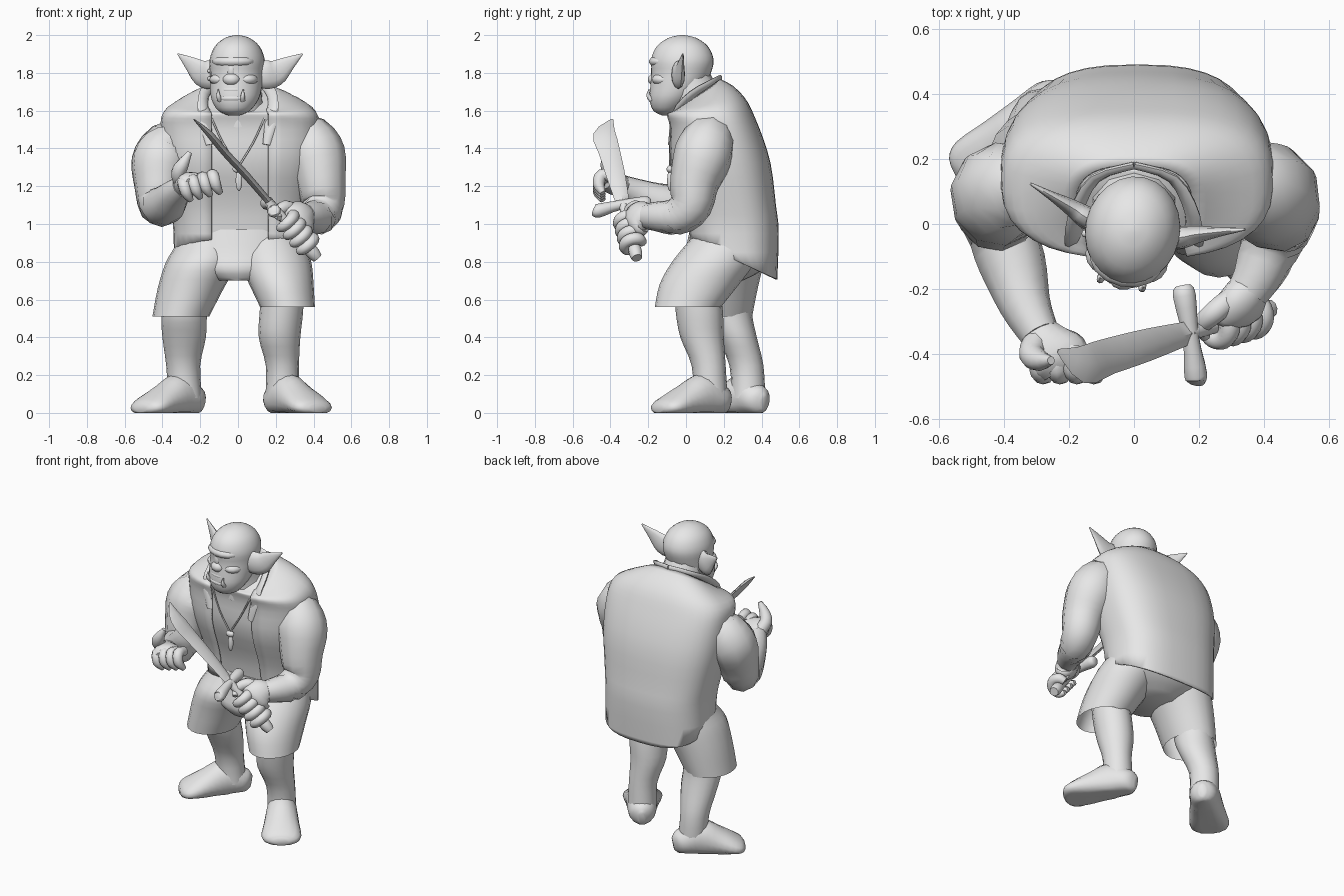
import bpy, bmesh, math
from mathutils import Vector, Matrix

default = bpy.data.objects.get("Cube")
if default:
    bpy.data.objects.remove(default, do_unlink=True)

X, Y, Z = Vector((1, 0, 0)), Vector((0, 1, 0)), Vector((0, 0, 1))
grey = bpy.data.materials.new("plain_grey")
grey.use_nodes = True
grey.diffuse_color = (.8, .8, .8, 1)
grey.node_tree.nodes["Principled BSDF"].inputs["Base Color"].default_value = grey.diffuse_color


def finish(name, bm, angle=50):
    """Turn a bmesh into a smooth shaded object."""
    bmesh.ops.recalc_face_normals(bm, faces=bm.faces[:])
    mesh = bpy.data.meshes.new(name)
    bm.to_mesh(mesh)
    bm.free()
    obj = bpy.data.objects.new(name, mesh)
    bpy.context.collection.objects.link(obj)
    mesh.materials.append(grey)
    bpy.ops.object.select_all(action='DESELECT')
    obj.select_set(True)
    bpy.context.view_layer.objects.active = obj
    bpy.ops.object.shade_smooth_by_angle(angle=math.radians(angle))
    return obj


def smooth_path(sections, steps):
    """Catmull-Rom interpolation of (x, y, z, width, depth) sections."""
    pts = [Vector(s) for s in sections]
    out = []
    for i in range(len(pts) - 1):
        p0, p1, p2, p3 = pts[max(i - 1, 0)], pts[i], pts[i + 1], pts[min(i + 2, len(pts) - 1)]
        for k in range(steps):
            t = k / steps
            out.append(p1 + ((p2 - p0) * t + (p0 * 2 - p1 * 5 + p2 * 4 - p3) * t * t
                             + (p1 * 3 - p0 - p2 * 3 + p3) * t * t * t) / 2)
    return out + [pts[-1]]


def power(value, exponent):
    return math.copysign(abs(value) ** exponent, value)


def loft_mesh(sections, ref=X, n=16, flat=False, gap=0, square=1, steps=3, caps=True):
    """Skin (super)elliptical rings; gap leaves a strip open at the front."""
    path = smooth_path(sections, steps)
    bm = bmesh.new()
    rings = []
    for i, s in enumerate(path):
        t = Z
        if not flat:
            t = (path[min(i + 1, len(path) - 1)].xyz - path[max(i - 1, 0)].xyz).normalized()
        u = (ref - t * ref.dot(t)).normalized()
        v = t.cross(u)
        a, b = max(s[3], .002), max(s[4], .002)
        g = math.asin(min(.9, (gap / a) ** (1 / square)))
        span = 2 * math.pi - 2 * g
        count = n + 1 if gap else n
        angles = [g - math.pi / 2 + span * k / n for k in range(count)]
        rings.append([bm.verts.new(s.xyz + u * a * power(math.cos(q), square)
                                   + v * b * power(math.sin(q), square)) for q in angles])
    for lo, hi in zip(rings, rings[1:]):
        for k in range(n):
            m = (k + 1) % len(lo)
            bm.faces.new((lo[k], lo[m], hi[m], hi[k]))
    if caps and not gap:
        bm.faces.new(rings[0])
        bm.faces.new(rings[-1])
    return bm


def loft(name, sections, **options):
    return finish(name, loft_mesh(sections, **options))


def blob(name, centre, size):
    bm = bmesh.new()
    bmesh.ops.create_uvsphere(bm, u_segments=14, v_segments=9, radius=1)
    bm.transform(Matrix.Translation(centre) @ Matrix.Diagonal((*size, 1)))
    return finish(name, bm)


def tube(name, points, radii, **options):
    return loft(name, [(*p, r, r) for p, r in zip(points, radii)], n=10, **options)


def trunk_mesh(sections, **options):
    """Torso loft whose neck opening leans forward."""
    bm = loft_mesh(sections, flat=True, n=32, square=.75, **options)
    for v in bm.verts:
        v.co.z += .7 * max(0, (v.co.z - 1.53) / .16) ** 2 * (v.co.y - .08)
    return bm


# Torso, bare chest and open vest
trunk = [(0, .05, 1.69, .18, .13), (.01, .09, 1.635, .32, .19), (.01, .12, 1.585, .4, .22),
         (.01, .15, 1.5, .415, .235), (.01, .18, 1.32, .405, .262), (.01, .23, 1.1, .365, .24),
         (.01, .25, .95, .345, .235), (.01, .265, .65, .345, .21)]
finish("chest", trunk_mesh([(x, y, z, a - .022, b - .018) for x, y, z, a, b in trunk[:-1]]))
vest_mesh = trunk_mesh(trunk, gap=.15)
bmesh.ops.bisect_plane(vest_mesh, geom=vest_mesh.verts[:] + vest_mesh.edges[:] + vest_mesh.faces[:],
                       plane_co=(0, 0, .93), plane_no=(0, .42, .9), clear_inner=True)
vest = finish("vest", vest_mesh)
shell = vest.modifiers.new("cloth", 'SOLIDIFY')
shell.thickness, shell.offset = .012, 0

for side, s in (("left", 1), ("right", -1)):
    # Collar flaps
    loft(side + "_collar", [(0, .18, 1.77, .02, .012), (s * .12, .14, 1.75, .025, .012),
                            (s * .18, .03, 1.685, .03, .014), (s * .18, -.06, 1.58, .035, .012),
                            (s * .15, -.085, 1.42, .02, .01)], ref=X * s + Z, n=8)
    # Pendant cord
    tube(side + "_cord", [(s * .14, -.07, 1.56), (s * .08, -.085, 1.43), (0, -.085, 1.3)], [.005] * 3)
blob("pendant_bead", (0, -.085, 1.29), (.03, .018, .02))
blob("pendant_tooth", (.005, -.085, 1.23), (.018, .015, .055))

# Shorts
loft("shorts_seat", [(.015, .245, .97, .325, .225), (.01, .235, .85, .345, .24),
                     (0, .19, .76, .27, .22), (0, .15, .7, .14, .15)], flat=True, n=24)
loft("left_shorts_leg", [(.16, .24, .97, .15, .17), (.18, .19, .88, .18, .2), (.2, .14, .79, .19, .22),
                         (.23, .07, .68, .17, .21), (.262, .01, .56, .145, .175)],
     flat=True, n=20, caps=False)
loft("right_shorts_leg", [(-.14, .25, .97, .15, .17), (-.165, .22, .88, .17, .2), (-.195, .19, .79, .19, .22),
                          (-.25, .18, .66, .175, .2), (-.303, .17, .51, .15, .18)],
     flat=True, n=20, caps=False)

# Legs
loft("left_leg", [(.24, .05, .72, .11, .12), (.23, .07, .54, .115, .125), (.22, .085, .4, .11, .115),
                  (.235, .12, .25, .088, .09), (.235, .13, .08, .09, .09)], flat=True)
loft("right_leg", [(-.27, .22, .68, .11, .12), (-.285, .23, .52, .12, .12), (-.285, .27, .4, .115, .105),
                   (-.29, .32, .25, .09, .09), (-.28, .33, .08, .09, .09)], flat=True)

# Feet with flat soles
foot_shape = [(-.02, .055, .02, .04), (.04, .06, .06, .07), (.14, .07, .085, .085), (.35, .09, .095, .12),
              (.6, .065, .108, .09), (.85, .035, .122, .06), (.97, .025, .1, .04), (1.02, .025, .05, .02)]
for name, heel, toe in (("left_foot", Vector((.175, .22, 0)), Vector((.42, -.14, 0))),
                        ("right_foot", Vector((-.2, .41, 0)), Vector((-.51, .12, 0)))):
    along = toe - heel
    foot = loft_mesh([(*(heel + along * f + Z * h), a, b) for f, h, a, b in foot_shape],
                     ref=along.cross(Z).normalized())
    for v in foot.verts:
        v.co.z = max(v.co.z, 0)
    finish(name, foot)

# Arms
tube("left_arm", [(.27, .13, 1.49), (.365, .12, 1.45), (.415, .09, 1.36), (.44, .045, 1.22), (.45, .025, 1.1),
                  (.425, -.05, 1.04), (.385, -.15, 1.04), (.35, -.21, 1.04)],
     [.1, .138, .157, .132, .115, .1, .08, .068], ref=Y + X)
tube("right_arm", [(-.27, .14, 1.45), (-.365, .12, 1.41), (-.41, .09, 1.33), (-.42, .045, 1.2), (-.415, 0, 1.1),
                   (-.375, -.12, 1.11), (-.335, -.25, 1.16), (-.29, -.34, 1.2)],
     [.1, .138, .157, .13, .112, .105, .08, .062], ref=Y + X)

# Left hand gripping the hilt
hilt, pommel = Vector((.17, -.335, 1.11)), Vector((.42, -.26, .82))
axis = (pommel - hilt).normalized()
loft("left_palm", [(.36, -.19, 1.04, .06, .06), (.335, -.235, 1.04, .09, .065),
                   (.315, -.265, 1.01, .1, .065), (.3, -.29, .985, .07, .04)], ref=axis, n=12)
p = Vector((.49, .66, .57))
p = (p - axis * p.dot(axis)).normalized()
q = axis.cross(p)
for i in range(4):
    centre = hilt.lerp(pommel, .34 + .14 * i)
    turns = [math.radians(d) for d in range(-40, 231, 45)]
    tube(f"left_finger_{i}", [centre + (p * math.cos(t) + q * math.sin(t)) * .05 for t in turns],
         [.024, .032, .033, .031, .029, .026, .015], ref=axis)
tube("left_thumb", [(.3, -.23, 1.07), (.25, -.27, 1.09), (.21, -.31, 1.06), (.22, -.35, 1.03)],
     [.035, .036, .029, .015], ref=axis)

# Right hand, half open
loft("right_palm", [(-.3, -.32, 1.19, .05, .055), (-.265, -.37, 1.21, .08, .06),
                    (-.23, -.41, 1.22, .095, .055), (-.21, -.44, 1.22, .08, .035)], ref=X, n=12)
for i in range(4):
    x, z = -.295 + .052 * i, .013 * i
    tube(f"right_finger_{i}", [(x, -.38, 1.21 + z), (x + .005, -.445, 1.22 + z), (x + .02, -.462, 1.17 + z),
                               (x + .045, -.44, 1.125 + z)], [.03, .033, .031, .016], ref=X)
tube("right_thumb", [(-.3, -.36, 1.22), (-.315, -.4, 1.27), (-.29, -.42, 1.32), (-.255, -.42, 1.38)],
     [.04, .04, .033, .013], ref=X)

# Sword
loft("blade", [(.17, -.335, 1.11, .036, .018), (.05, -.37, 1.25, .05, .02), (-.07, -.405, 1.38, .057, .02),
               (-.15, -.43, 1.475, .06, .018), (-.235, -.39, 1.555, .006, .003)], ref=Y, n=4)
tube("guard", [(.19, -.49, 1.07), (.19, -.465, 1.07), (.175, -.35, 1.1), (.155, -.22, 1.11), (.15, -.19, 1.11)],
     [.024, .037, .026, .037, .024], ref=X)
tube("hilt", [hilt, hilt.lerp(pommel, .6), hilt.lerp(pommel, .88), pommel], [.024, .026, .036, .028], ref=Y)

# Neck and head, head turned slightly to its right
tube("neck", [(0, .08, 1.55), (0, .05, 1.66), (0, .0, 1.78)], [.16, .135, .12])
head_parts = [loft("head", [
    (0, -.1, 1.575, .03, .03), (0, -.1, 1.6, .085, .075), (0, -.075, 1.66, .125, .12),
    (0, -.045, 1.73, .138, .145), (0, -.025, 1.8, .142, .158), (0, -.02, 1.87, .145, .167),
    (0, -.02, 1.94, .118, .137), (0, -.02, 1.985, .065, .075), (0, -.02, 2, .01, .01)], flat=True, n=24)]
head_parts += [blob("brow", (0, -.115, 1.86), (.115, .083, .04)),
               blob("nose", (0, -.165, 1.765), (.048, .042, .034)),
               blob("nose_bridge", (0, -.155, 1.81), (.028, .035, .055)),
               blob("upper_lip", (0, -.14, 1.71), (.08, .055, .026)),
               blob("lower_lip", (0, -.145, 1.665), (.085, .055, .026)),
               blob("chin", (0, -.14, 1.63), (.075, .042, .04))]
for side, s in (("left", 1), ("right", -1)):
    head_parts += [
        loft(side + "_ear", [(s * .1, -.02, 1.79, .06, .035), (s * .15, -.01, 1.79, .075, .035),
                             (s * .2, .01, 1.8, .07, .026), (s * .26, .03, 1.845, .042, .015),
                             (s * .337, .055, 1.9, .004, .004)], ref=Z, n=12),
        loft(side + "_tusk", [(s * .062, -.172, 1.655, .014, .014), (s * .066, -.19, 1.68, .011, .011),
                              (s * .068, -.185, 1.715, .002, .002)], n=8),
        blob(side + "_cheek", (s * .07, -.105, 1.765), (.06, .065, .035))]
for i in range(2):
    head_parts.append(blob(f"ear_stud_{i}", (-.142, -.06, 1.77 + .04 * i), (.01, .012, .012)))
for part in head_parts:
    part.data.transform(Matrix.Rotation(math.radians(-12), 4, 'Z'))
